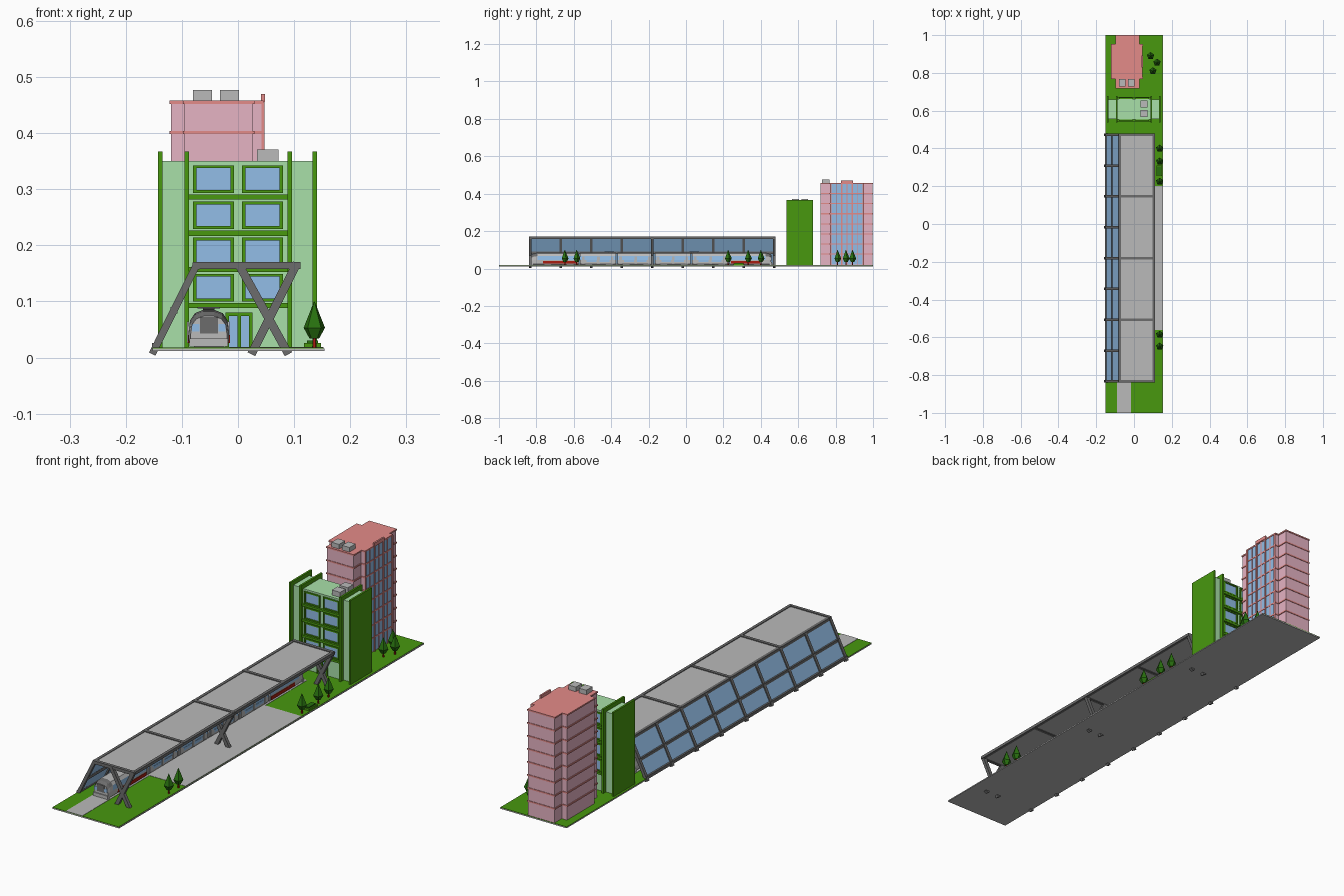
import bpy, bmesh, math
from mathutils import Vector, Matrix

if "Cube" in bpy.data.objects:
    bpy.data.objects.remove(bpy.data.objects["Cube"])

def mat(name, hexcol):
    c = [int(hexcol[i:i + 2], 16) / 255 for i in (0, 2, 4)]
    lin = [v / 12.92 if v <= 0.04045 else ((v + 0.055) / 1.055) ** 2.4 for v in c]
    m = bpy.data.materials.new(name)
    m.diffuse_color = (*lin, 1)
    m.use_nodes = True
    m.node_tree.nodes["Principled BSDF"].inputs["Base Color"].default_value = m.diffuse_color
    return m

GREEN = mat("grass_green", "48980f")
MINT = mat("mint_wall", "a9e0a9")
PINK = mat("pink_wall", "e6b3c3")
SALMON = mat("salmon_trim", "e48b89")
BLUE = mat("window_blue", "94c0ea")
GREY = mat("light_grey", "bababa")
DARK = mat("frame_grey", "6c6c6c")
RED = mat("dark_red", "a81c10")
LEAF = mat("leaf_green", "28700f")

def finish(name, bm, *mats):
    bmesh.ops.recalc_face_normals(bm, faces=bm.faces[:])
    me = bpy.data.meshes.new(name)
    bm.to_mesh(me)
    bm.free()
    for m in mats:
        me.materials.append(m)
    ob = bpy.data.objects.new(name, me)
    bpy.context.collection.objects.link(ob)
    return ob

def boxes(name, m, items):
    """items: (x0, x1, y0, y1, z0, z1)"""
    bm = bmesh.new()
    for x0, x1, y0, y1, z0, z1 in items:
        M = Matrix.Translation(((x0 + x1) / 2, (y0 + y1) / 2, (z0 + z1) / 2)) @ \
            Matrix.Diagonal((x1 - x0, y1 - y0, z1 - z0, 1))
        bmesh.ops.create_cube(bm, size=1, matrix=M)
    return finish(name, bm, m)

def beams(name, m, items):
    """items: (start, end, width along y, thickness)"""
    bm = bmesh.new()
    for p, q, w, t in items:
        p, q = Vector(p), Vector(q)
        d = (q - p).normalized()
        s = Vector((1, 0, 0)) if abs(d.y) > 0.9 else Vector((0, 1, 0))
        R = Matrix((s, d.cross(s), d)).transposed().to_4x4()
        M = Matrix.Translation((p + q) / 2) @ R @ Matrix.Diagonal((w, t, (q - p).length, 1))
        bmesh.ops.create_cube(bm, size=1, matrix=M)
    return finish(name, bm, m)

def prism(bm, pts, z0, z1):
    vs = [bm.verts.new((x, y, z0)) for x, y in pts]
    f = bm.faces.new(vs)
    r = bmesh.ops.extrude_face_region(bm, geom=[f])
    bmesh.ops.translate(bm, vec=(0, 0, z1 - z0),
                        verts=[v for v in r["geom"] if isinstance(v, bmesh.types.BMVert)])

# ground
G = 0.018
boxes("base_slab", GREY, [(-.152, .154, -1, 1, .012, .0165)])
boxes("grass", GREEN, [(-.152, .152, -1, 1, .0165, G)])
boxes("plaza", GREY, [(-.015, .152, -.56, .2, G, .0192)])
boxes("track_bed", GREY, [(-.09, -.015, -1, .475, G, .0192)])

# station shed: frames, roof panels, sloping glass wall
Y0, Y1 = -.833, .472
TOP, FOOT = Vector((-.075, 0, .163)), Vector((-.153, 0, .006))
MID = (TOP + FOOT) / 2
at = lambda v, y: (v.x, y, v.z)
ys8 = [Y0 + (Y1 - Y0) * i / 8 for i in range(9)]
frame = [(at(TOP, y), at(FOOT, y), .013, .013) for y in ys8]
frame += [((-.08, y, .164), (.108, y, .164), .013, .013) for y in ys8[::2]]
for v in (TOP, MID, Vector((-.147, 0, .02)), Vector((.105, 0, .164))):
    frame.append((at(v, Y0 - .006), at(v, Y1 + .006), .012, .012))
beams("shed_frame", DARK, frame)
legs = []
for y in (Y0, ys8[4], Y1):
    legs += [((.003, y, .163), (.09, y, .006), .014, .015),
             ((.105, y, .168), (.024, y, .006), .014, .015)]
beams("crossed_legs", DARK, legs)
boxes("shed_roof", GREY, [(-.075, .105, Y0, Y1, .160, .167)])
yc = (Y0 + Y1) / 2
beams("shed_glass_wall", BLUE, [(at(TOP, yc), at(FOOT + Vector((.004, 0, .009)), yc), Y1 - Y0, .004)])

# train: cross-section lofted along y, blunt rounded noses
XC = -.052
SEC = [(-.032, .022), (-.036, .030), (-.036, .046), (-.0335, .066), (-.025, .079), (-.010, .085)]
SEC = SEC + [(-x, z) for x, z in reversed(SEC)]

def loft(name, stations, ribbon):
    """ribbon: upper side faces become one long window"""
    bm = bmesh.new()
    rings = [[bm.verts.new((XC + x * sw, y, .022 + (z - .022) * sh)) for x, z in SEC]
             for y, sw, sh in stations]
    n = len(SEC)
    for a, b in zip(rings, rings[1:]):
        long_part = abs(b[0].co.y - a[0].co.y) > .1
        for i in range(n):
            f = bm.faces.new((a[i], a[(i + 1) % n], b[(i + 1) % n], b[i]))
            if long_part and ribbon and i in (2, n - 4):
                f.material_index = 1
            if not long_part and 3 <= i <= n - 5:
                f.material_index = 2
    bm.faces.new(rings[0])
    bm.faces.new(rings[-1])
    return finish(name, bm, GREY, BLUE, DARK)

TF, TB = -.825, .455
loft("front_power_car", [(TF, .9, .82), (TF + .012, .96, .95), (TF + .03, 1, 1), (-.573, 1, 1)], True)
loft("rear_power_car", [(.233, 1, 1), (TB - .03, 1, 1), (TB - .012, .96, .95), (TB, .9, .82)], True)
win, stripe, door = [], [], []
for k in range(4):
    y = -.567 + .2 * k
    loft("coach_%d" % (k + 1), [(y, 1, 1), (y + .192, 1, 1)], True)
    for s in (-1, 1):
        x = XC + s * .036
        for a, b in ((.035, .088), (.104, .157)):
            win.append((x - .0012, x + .0012, y + a, y + b, .034, .046))
        for a in (.010, .092, .165):
            door.append((x - .0025, x + .001, y + a, y + a + .014, .026, .064))
for s in (-1, 1):
    x = XC + s * .036
    for a, b in ((TF + .06, -.58), (.24, TB - .06)):
        stripe.append((x - .0015, x + .0015, a, b, .026, .040))
boxes("train_windows", BLUE, win)
boxes("train_doors", GREY, door)
boxes("train_stripes", RED, stripe)
nose = [(TF - .002, TF + .002), (TB - .002, TB + .002)]
boxes("nose_windshields", DARK, [(XC - .016, XC + .016, a, b, .043, .072) for a, b in nose])
boxes("nose_side_panes", BLUE, [(XC + s * .0235 - .0065, XC + s * .0235 + .0065, a, b, .046, .060)
                                for a, b in nose for s in (-1, 1)])
boxes("train_bogies", DARK, [(XC - .026, XC + .026, y, y + .04, G, .024)
                             for y in (-.76, -.64, -.54, -.43, -.34, -.23, -.14, -.03, .06, .17, .26, .36)])
boxes("bumpers", GREY, [(XC - .034, XC + .034, y, y + .012, .020, .034) for y in (TF - .004, TB - .008)])
pan = []
for y in (-.41, .045):
    pan += [((XC, y - .02, .084), (XC, y + .02, .088), .02, .003),
            ((XC - .02, y, .089), (XC + .02, y, .089), .05, .003)]
beams("roof_current_collectors", DARK, pan)

# green office building
boxes("office_body", MINT, [(-.09, .09, .552, .663, G, .35)])
boxes("office_wings", MINT, [(-.137, -.092, .556, .66, G, .35), (.092, .133, .556, .66, G, .35)])
boxes("office_fins", GREEN, [(x, x + .008, .537, .678, G, .367) for x in (-.143, -.095, .088, .133)])
bands, frames, panes = [], [], []
for yf, s in ((.552, -1), (.663, 1)):
    def plate(x0, x1, z0, z1, d):
        return (x0, x1, min(yf, yf + s * d), max(yf, yf + s * d), z0, z1)
    for k in range(4):
        z = .100 + .0645 * k
        bands.append(plate(-.09, .09, z - .012, z - .003, .009))
        for x0 in (-.08, .007):
            x1, z1 = x0 + .073, z + .049
            frames += [plate(x0, x1, z, z + .005, .006), plate(x0, x1, z1 - .005, z1, .006),
                       plate(x0, x0 + .006, z, z1, .006), plate(x1 - .006, x1, z, z1, .006)]
            panes.append(plate(x0, x1, z, z1, .002))
    frames += [plate(x, x + .006, G, .08, .007) for x in (-.022, -.001, .02)]
    frames.append(plate(-.022, .026, .074, .08, .007))
    panes.append(plate(-.02, .024, G, .076, .002))
boxes("office_floor_bands", GREEN, bands)
boxes("office_window_frames", GREEN, frames)
boxes("office_windows", BLUE, panes)
boxes("office_roof_units", GREY, [(.034, .072, y, y + .036, .35, .371) for y in (.567, .617)])

# pink tower
plan = [(-.095, .72), (.026, .72), (.026, .77), (.042, .77), (.042, .95), (.026, .95),
        (.026, .998), (-.095, .998), (-.095, .95), (-.119, .95), (-.119, .77), (-.095, .77)]
bm = bmesh.new()
prism(bm, plan, G, .455)
finish("tower_body", bm, PINK)
cx, cy = -.037, .86
wide = [(x + math.copysign(.003, x - cx), y + math.copysign(.002, y - cy)) for x, y in plan]
bm = bmesh.new()
for k in range(1, 9):
    z = .457 - .054 * (8 - k)
    prism(bm, wide, z - .005, z + .001)
finish("tower_floor_bands", bm, SALMON)
boxes("tower_windows", BLUE, [(.042, .0435, .775, .945, G + .004, .452)])
boxes("tower_mullions", SALMON, [(.042, .047, y, y + .008, G, .455) for y in (.769, .828, .884, .943)])
boxes("tower_mullion_cap", SALMON, [(.041, .048, .828, .892, .455, .47)])
boxes("tower_thin_mullions", SALMON, [(.042, .045, y, y + .004, G, .455) for y in (.801, .859, .916)])
boxes("tower_roof_units", GREY, [(x, x + .034, .728, .768, .457, .477) for x in (-.08, -.032)])

# trees, hedge
for i, (x, y) in enumerate([(.136, -.648), (.136, -.585), (.136, .225), (.136, .332), (.136, .4),
                            (.1, .81), (.122, .855), (.088, .89)]):
    bm = bmesh.new()
    def cone(r1, r2, z0, z1, idx):
        n = len(bm.faces)
        bmesh.ops.create_cone(bm, cap_ends=True, segments=5, radius1=r1, radius2=r2, depth=z1 - z0,
                              matrix=Matrix.Translation((x, y, (z0 + z1) / 2)))
        bm.faces.ensure_lookup_table()
        for f in bm.faces[n:]:
            f.material_index = idx
    cone(.004, .003, G, .036, 1)
    cone(.009, .020, .034, .053, 0)
    cone(.020, .0005, .053, .1, 0)
    finish("tree_%d" % (i + 1), bm, LEAF, RED)
boxes("planter", GREEN, [(.118, .148, .255, .31, G, .026)])
boxes("planter_bed", LEAF, [(.123, .143, .26, .305, .026, .030)])
